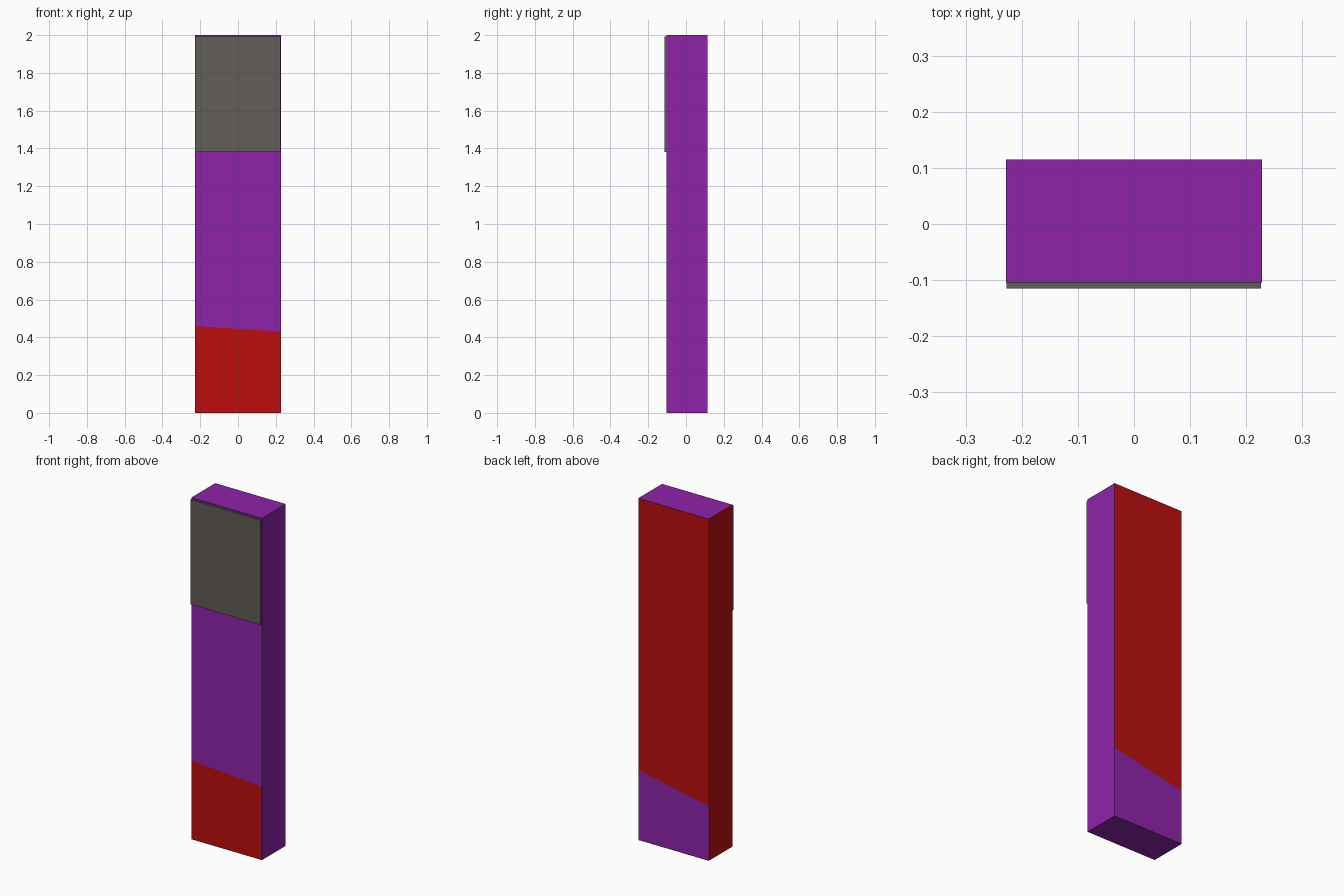
import bpy, bmesh
from mathutils import Vector

if "Cube" in bpy.data.objects:
    bpy.data.objects.remove(bpy.data.objects["Cube"])


def srgb(r, g, b):
    f = lambda c: c / 12.92 if c <= 0.04045 else ((c + 0.055) / 1.055) ** 2.4
    return tuple(f(v / 255) for v in (r, g, b)) + (1.0,)


def material(name, rgb):
    m = bpy.data.materials.new(name)
    m.diffuse_color = srgb(*rgb)
    m.use_nodes = True
    m.node_tree.nodes["Principled BSDF"].inputs["Base Color"].default_value = m.diffuse_color
    return m


purple = material("purple", (142, 36, 170))
red = material("red", (189, 14, 14))
grey = material("warm grey", (98, 93, 87))


def box_mesh(lo, hi):
    bm = bmesh.new()
    bmesh.ops.create_cube(bm, size=1)
    lo, hi = Vector(lo), Vector(hi)
    for v in bm.verts:
        v.co = Vector([lo[i] + (v.co[i] + 0.5) * (hi[i] - lo[i]) for i in range(3)])
    bm.normal_update()
    return bm


def finish(bm, name, mats):
    me = bpy.data.meshes.new(name)
    bm.to_mesh(me)
    bm.free()
    for m in mats:
        me.materials.append(m)
    ob = bpy.data.objects.new(name, me)
    bpy.context.collection.objects.link(ob)
    return ob


# Slab: front and back each cut by a slanted colour line
W = 0.228
bm = box_mesh((-W, -0.104, 0), (W, 0.115, 2))
for side, z_left, z_right in ((-1, 0.46, 0.43), (1, 0.32, 0.41)):
    face = next(f for f in bm.faces if f.normal.y * side > 0.9)
    slope = (z_right - z_left) / (2 * W)
    bmesh.ops.bisect_plane(bm, geom=[face] + list(face.edges) + list(face.verts),
                           plane_co=(-W, 0, z_left), plane_no=(-slope, 0, 1))
bm.normal_update()

# Red: left side, lower front, upper back; purple elsewhere
for f in bm.faces:
    n, high = f.normal, f.calc_center_median().z > 0.5
    is_red = n.x < -0.9 or (n.y < -0.9 and not high) or (n.y > 0.9 and high)
    f.material_index = 1 if is_red else 0
finish(bm, "slab", [purple, red])

# Thin plate on the upper front
finish(box_mesh((-0.227, -0.115, 1.38), (0.226, -0.104, 1.992)), "front_plate", [grey])
